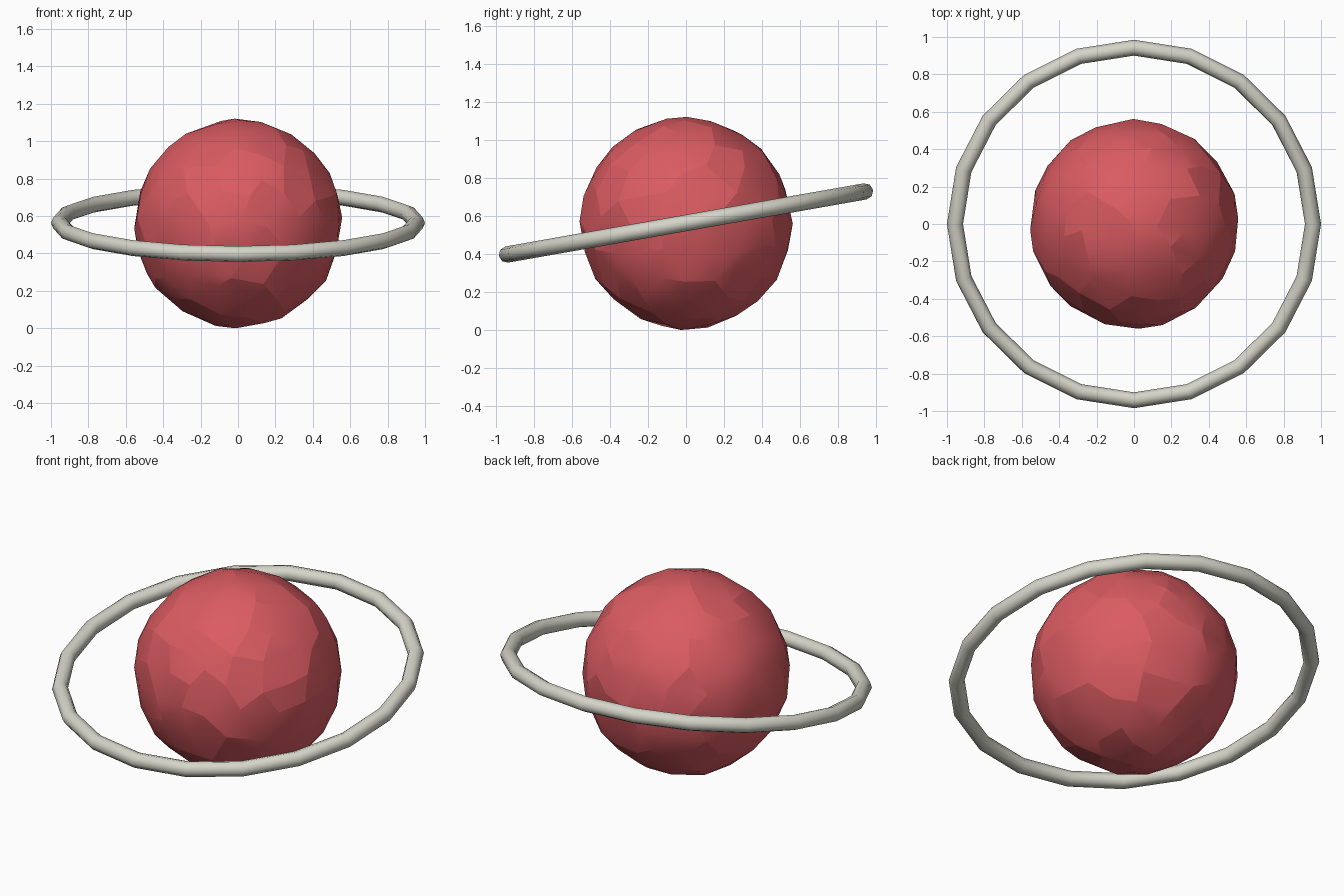
import bpy, math, random
from mathutils import Vector

if "Cube" in bpy.data.objects:
    bpy.data.objects.remove(bpy.data.objects["Cube"])

random.seed(7)


def material(name, rgb):
    m = bpy.data.materials.new(name)
    m.diffuse_color = (*rgb, 1.0)
    m.use_nodes = True
    m.node_tree.nodes["Principled BSDF"].inputs["Base Color"].default_value = m.diffuse_color
    return m


red = material("coral red", (0.70, 0.105, 0.12))
ivory = material("pale ivory", (0.66, 0.66, 0.58))

CENTRE = Vector((0, 0, 0.56))
RADIUS = 0.56

# Planet: faceted ball with slightly uneven facets
bpy.ops.mesh.primitive_ico_sphere_add(subdivisions=3, radius=RADIUS, location=CENTRE)
planet = bpy.context.object
planet.name = "planet"
for v in planet.data.vertices:
    jitter = Vector([random.uniform(-0.036, 0.036) for _ in range(3)])
    v.co = (v.co + jitter).normalized() * RADIUS * random.uniform(0.99, 1.004)
# Keep the ball resting exactly on the floor
lowest = min(planet.data.vertices, key=lambda v: v.co.z)
lowest.co.z = -RADIUS
planet.data.materials.append(red)
bpy.ops.object.shade_smooth_by_angle(angle=math.radians(12))

# Ring: thin tilted hoop, front edge low and back edge high
bpy.ops.mesh.primitive_torus_add(
    major_segments=20, minor_segments=8,
    major_radius=0.957, minor_radius=0.043,
    location=CENTRE + Vector((0, 0, 0.003)),
    rotation=(math.radians(10), 0, 0))
ring = bpy.context.object
ring.name = "ring"
ring.data.materials.append(ivory)
bpy.ops.object.shade_smooth_by_angle(angle=math.radians(50))
